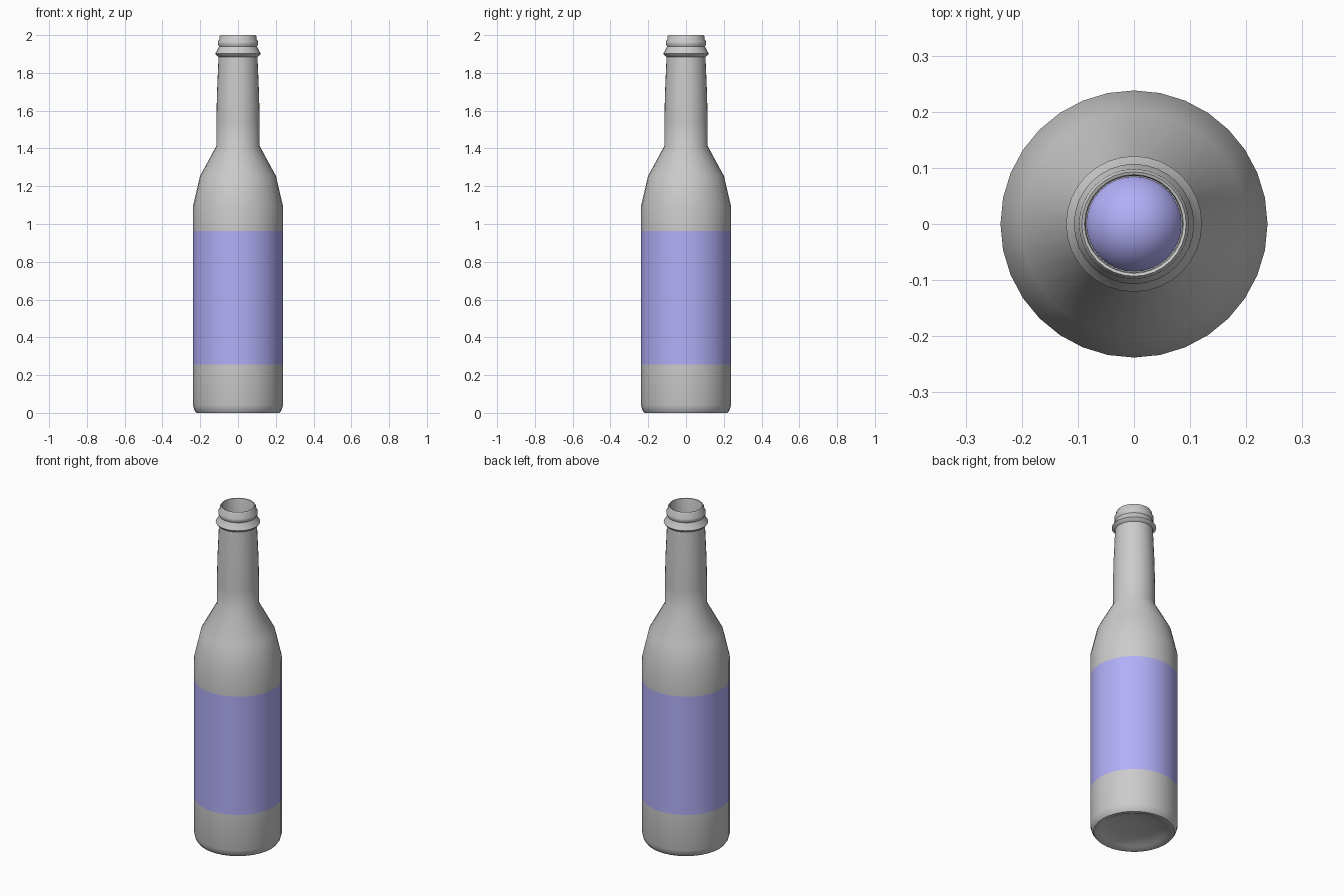
import bpy, bmesh, math

if "Cube" in bpy.data.objects:
    bpy.data.objects.remove(bpy.data.objects["Cube"])

SIDES = 32


def lathe(name, profile, mats=(), blue_range=None):
    """Spin (radius, z) points around the z axis; radius 0 makes a pole."""
    bm = bmesh.new()
    rings = []
    for r, z in profile:
        if r == 0:
            rings.append([bm.verts.new((0, 0, z))] * SIDES)
        else:
            rings.append([bm.verts.new((r * math.cos(2 * math.pi * i / SIDES),
                                        r * math.sin(2 * math.pi * i / SIDES), z))
                          for i in range(SIDES)])
    for k in range(len(rings) - 1):
        a, b = rings[k], rings[k + 1]
        for i in range(SIDES):
            j = (i + 1) % SIDES
            quad = list(dict.fromkeys((a[i], a[j], b[j], b[i])))
            face = bm.faces.new(quad)
            if blue_range and k == blue_range:
                face.material_index = 1
    mesh = bpy.data.meshes.new(name)
    bm.to_mesh(mesh)
    bm.free()
    obj = bpy.data.objects.new(name, mesh)
    bpy.context.collection.objects.link(obj)
    for m in mats:
        mesh.materials.append(m)
    bpy.ops.object.select_all(action='DESELECT')
    obj.select_set(True)
    bpy.context.view_layer.objects.active = obj
    bpy.ops.object.shade_smooth_by_angle(angle=math.radians(50))
    return obj


glass = bpy.data.materials.new("glass_grey")
glass.diffuse_color = (0.8, 0.8, 0.8, 1)
glass.use_nodes = True
glass.node_tree.nodes["Principled BSDF"].inputs["Base Color"].default_value = glass.diffuse_color
blue = bpy.data.materials.new("blue")
blue.diffuse_color = (0.45, 0.43, 0.95, 1)
blue.use_nodes = True
blue.node_tree.nodes["Principled BSDF"].inputs["Base Color"].default_value = blue.diffuse_color

# Bottle: recessed base, body with flush label band, shoulder, neck, lip rings, inner wall
bottle = [
    (0, 0.035), (0.12, 0.025), (0.18, 0.01), (0.2, 0.0), (0.22, 0.0),
    (0.231, 0.015), (0.238, 0.04),
    (0.238, 0.255), (0.238, 0.963),                     # label band
    (0.238, 1.095), (0.201, 1.254), (0.115, 1.412),     # shoulder
    (0.115, 1.54), (0.111, 1.7), (0.103, 1.885),        # neck
    (0.111, 1.89), (0.121, 1.902), (0.111, 1.918), (0.101, 1.94),   # lower ring
    (0.107, 1.952), (0.107, 1.965), (0.099, 1.978),     # upper ring
    (0.098, 1.992), (0.093, 2.0), (0.088, 1.998), (0.086, 1.99),    # rim
    (0.086, 1.41), (0.18, 1.25), (0.22, 1.09), (0.22, 0.06), (0, 0.06),
]
lathe("bottle", bottle, (glass, blue), blue_range=7)

# Drink surface seen down the neck
lathe("drink", [(0.085, 1.5), (0.085, 1.6), (0.08, 1.61), (0.065, 1.635),
                (0.035, 1.655), (0, 1.662)], (blue,))
